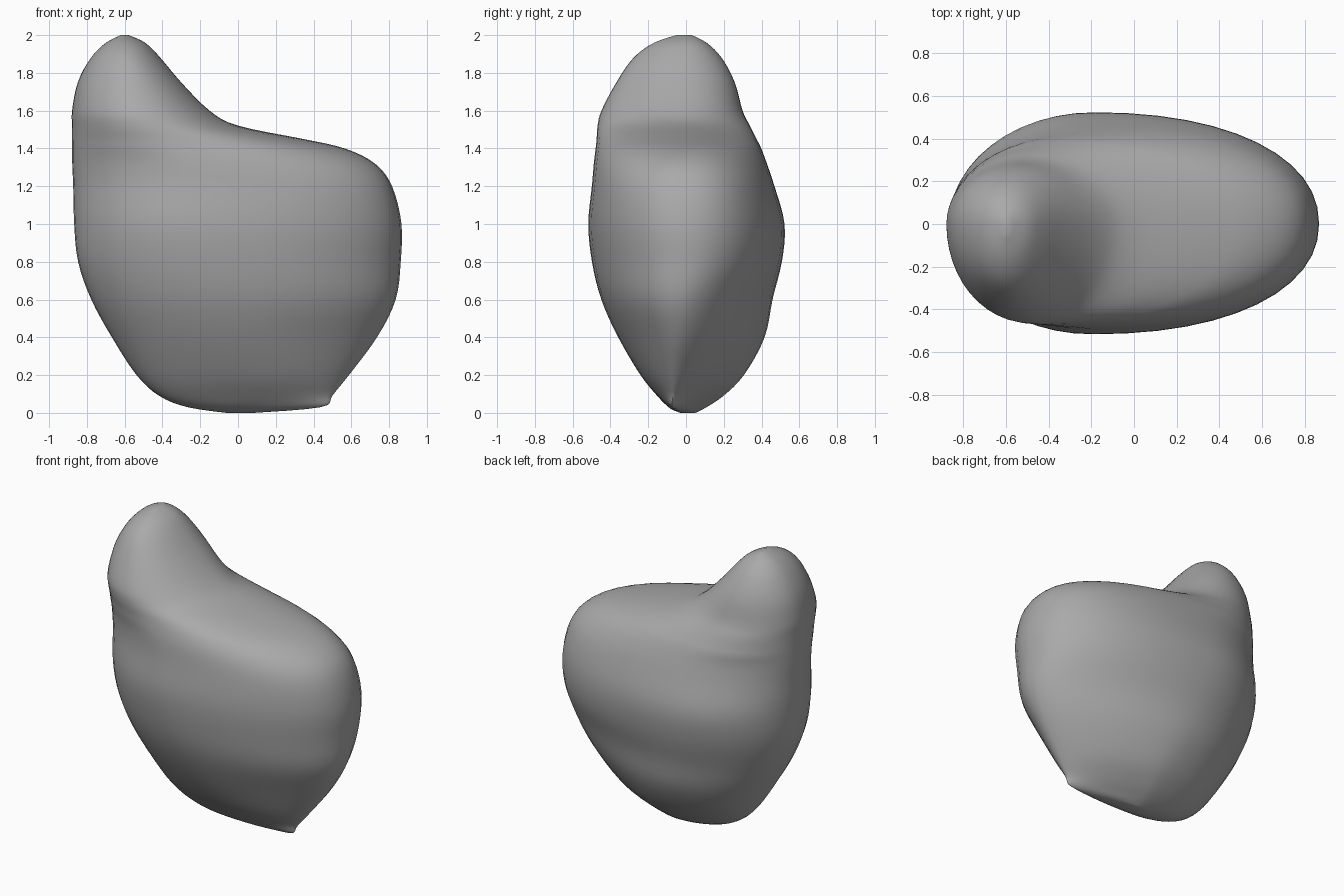
import bpy
import bmesh
import math

# Remove the default object
default_cube = bpy.data.objects.get("Cube")
if default_cube:
    bpy.data.objects.remove(default_cube, do_unlink=True)

SIDES = 48
STEPS = 4

# Horizontal sections of the body, bottom to top:
# height, left edge, right edge, widest x, front y, back y, right edge y, right roundness
SECTIONS = [
    (0.00, -0.06, 0.08, 0.0, -0.03, 0.05, 0, 2),
    (0.03, -0.27, 0.45, 0.0, -0.09, 0.11, -0.07, 1.2),
    (0.09, -0.42, 0.5, 0.0, -0.15, 0.2, -0.07, 1.4),
    (0.2, -0.54, 0.59, 0.0, -0.24, 0.31, -0.06, 1.6),
    (0.4, -0.67, 0.74, -0.05, -0.36, 0.42, -0.04, 1.7),
    (0.6, -0.78, 0.84, -0.1, -0.45, 0.46, -0.03, 1.9),
    (0.8, -0.85, 0.865, -0.15, -0.5, 0.51, 0, 2.1),
    (1.0, -0.87, 0.87, -0.2, -0.52, 0.525, 0, 2.2),
    (1.2, -0.875, 0.82, -0.2, -0.5, 0.47, 0, 2.3),
    (1.32, -0.88, 0.73, -0.25, -0.49, 0.43, 0, 2.2),
    (1.4, -0.88, 0.57, -0.35, -0.48, 0.4, 0, 2.1),
    (1.45, -0.88, 0.35, -0.4, -0.475, 0.375, 0, 2),
    (1.52, -0.88, 0.0, -0.47, -0.47, 0.34, 0, 2),
    (1.6, -0.88, -0.15, -0.52, -0.45, 0.3, 0, 2),
    (1.75, -0.85, -0.3, -0.56, -0.37, 0.26, 0, 2),
    (1.88, -0.78, -0.41, -0.59, -0.28, 0.19, 0, 2),
    (1.96, -0.7, -0.49, -0.6, -0.17, 0.11, 0, 2),
    (2.0, -0.62, -0.58, -0.6, -0.05, 0.03, 0, 2),
]


def blend(a, b, c, d, t):
    """Smooth interpolation from b to c."""
    return b + t * (c - a + t * (2 * a - 5 * b + 4 * c - d + t * (3 * (b - c) + d - a))) / 2


def smooth_sections(rows):
    last = len(rows) - 1
    for i in range(last):
        group = [rows[max(i - 1, 0)], rows[i], rows[i + 1], rows[min(i + 2, last)]]
        for step in range(STEPS):
            yield [blend(*values, step / STEPS) for values in zip(*group)]
    yield rows[last]


def section_point(section, angle):
    height, left, right, middle, front, back, edge_y, roundness = section
    c, s = math.cos(angle), math.sin(angle)
    power = 2 / roundness if c > 0 else 1
    along = abs(c) ** power
    across = abs(s) ** power
    x = middle + along * ((right if c > 0 else left) - middle)
    y = across * (back if s > 0 else -front) * (1 if s > 0 else -1)
    if c > 0:
        y += edge_y * along
    return x, y, height


# Body lofted through the sections
bm = bmesh.new()
rings = []
for section in smooth_sections(SECTIONS):
    rings.append([bm.verts.new(section_point(section, math.tau * k / SIDES))
                  for k in range(SIDES)])
for lower, upper in zip(rings, rings[1:]):
    for k in range(SIDES):
        n = (k + 1) % SIDES
        bm.faces.new((lower[k], lower[n], upper[n], upper[k]))
bm.faces.new(list(reversed(rings[0])))
bm.faces.new(rings[-1])

# Relax the surface into a soft organic skin
for repeat in range(3):
    bmesh.ops.smooth_vert(bm, verts=[v for ring in rings[1:-1] for v in ring], factor=0.3,
                          use_axis_x=True, use_axis_y=True, use_axis_z=True)
bmesh.ops.recalc_face_normals(bm, faces=bm.faces)
mesh = bpy.data.meshes.new("lumpy_body")
bm.to_mesh(mesh)
bm.free()

body = bpy.data.objects.new("lumpy_body", mesh)
bpy.context.collection.objects.link(body)

# Plain grey
grey = bpy.data.materials.new("plain_grey")
grey.use_nodes = True
colour = (0.4, 0.4, 0.4, 1)
grey.diffuse_color = colour
grey.node_tree.nodes["Principled BSDF"].inputs["Base Color"].default_value = colour
mesh.materials.append(grey)

bpy.ops.object.select_all(action="DESELECT")
body.select_set(True)
bpy.context.view_layer.objects.active = body
bpy.ops.object.shade_smooth_by_angle(angle=math.radians(50))
